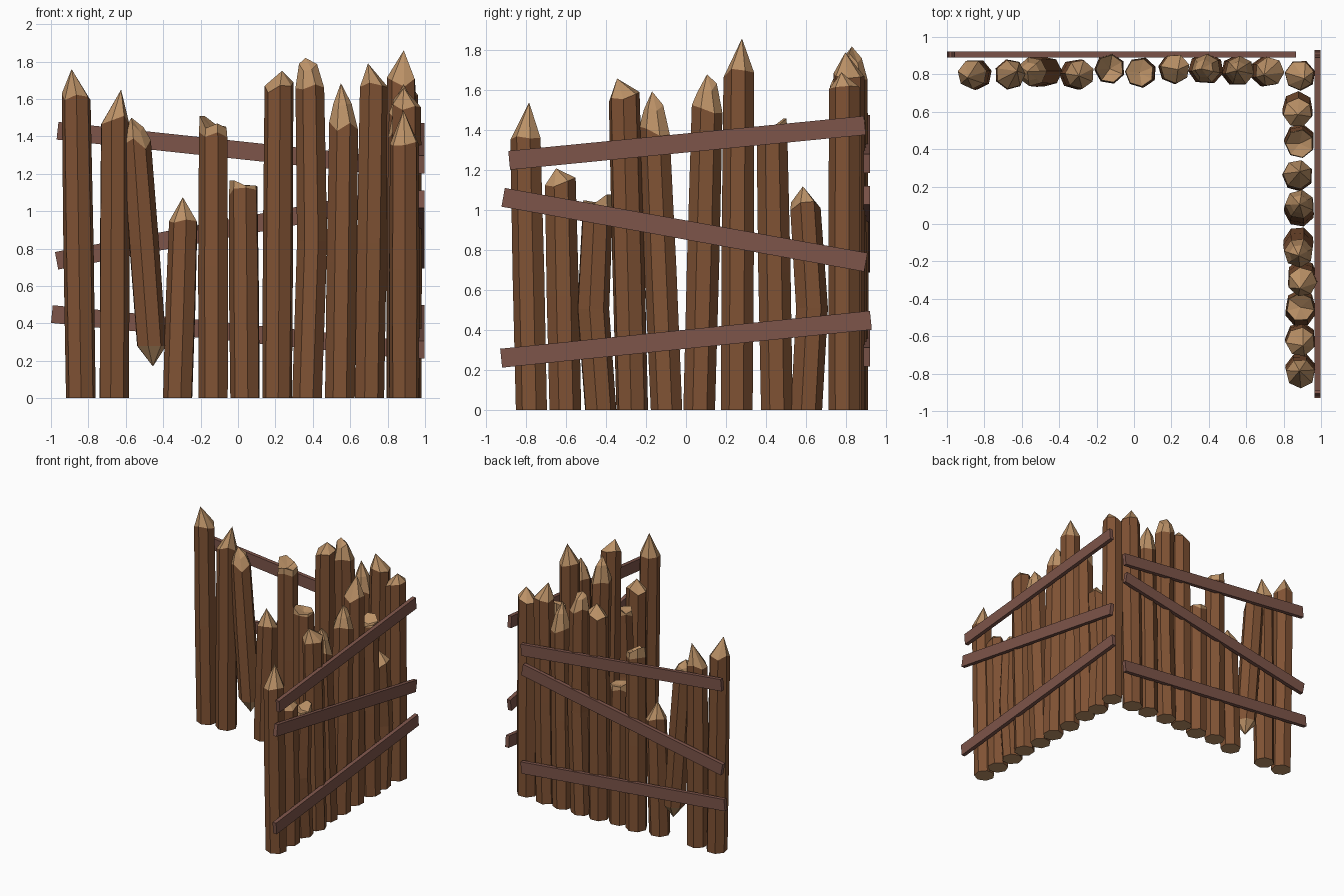
import bpy, bmesh, math, random
from mathutils import Vector, Matrix

if "Cube" in bpy.data.objects:
    bpy.data.objects.remove(bpy.data.objects["Cube"])

random.seed(7)
SIDES, RAD = 7, 0.083


def mat(name, col):
    m = bpy.data.materials.new(name)
    m.diffuse_color = (*col, 1)
    m.use_nodes = True
    m.node_tree.nodes["Principled BSDF"].inputs["Base Color"].default_value = m.diffuse_color
    return m


BARK = mat("bark brown", (0.215, 0.085, 0.034))
CUT = mat("cut wood tan", (0.50, 0.285, 0.135))
PLANK = mat("plank red brown", (0.205, 0.09, 0.068))


def finish(bm, name, mats):
    bmesh.ops.recalc_face_normals(bm, faces=bm.faces)
    me = bpy.data.meshes.new(name)
    bm.to_mesh(me)
    bm.free()
    for m in mats:
        me.materials.append(m)
    ob = bpy.data.objects.new(name, me)
    bpy.context.collection.objects.link(ob)
    return ob


def log_post(name, along_x, a0, a1, cross, shoulder, at, tip, style="point", bend=0.0, foot=0.0):
    """Faceted log leaning from a0 to a1, with a carved, blunt or broken top."""
    bm = bmesh.new()
    phase = random.uniform(0, math.tau)

    def pos(a, c, z):
        return bm.verts.new((a, c, z) if along_x else (c, a, z))

    def ring(a, z, r, lift=None):
        out = []
        for i in range(SIDES):
            t = phase + math.tau * i / SIDES
            out.append(pos(a + r * math.cos(t), cross + r * math.sin(t),
                           z + (lift[i] if lift else 0)))
        return out

    def bridge(lo, hi, m):
        for i in range(SIDES):
            j = (i + 1) % SIDES
            bm.faces.new((lo[i], lo[j], hi[j], hi[i])).material_index = m

    def fan(r, v):
        for i in range(SIDES):
            bm.faces.new((r[i], r[(i + 1) % SIDES], v)).material_index = 1

    jag = [random.uniform(-0.03, 0.03) for _ in range(SIDES)]
    base = ring(a0, foot, RAD * 0.98)
    mid = ring((a0 + a1) / 2 + bend, (foot + shoulder) / 2, RAD)
    top = ring(a1, shoulder, RAD * 0.95, jag)
    bridge(base, mid, 0)
    bridge(mid, top, 0)
    h = tip - shoulder
    # Carved, blunt or splintered top
    if style == "point":
        fan(top, pos(at, cross + random.uniform(-0.02, 0.02), tip))
    elif style == "blunt":
        half = ring(a1 * 0.6 + at * 0.4, shoulder + h * 0.6, RAD * 0.6,
                    [random.uniform(-0.03, 0.03) for _ in range(SIDES)])
        bridge(top, half, 1)
        fan(half, pos(at, cross, tip))
    else:
        peaks = [h if math.cos(phase + math.tau * i / SIDES) * (at - a1) > 0.6 * abs(at - a1)
                 else h * random.uniform(0.3, 0.6) for i in range(SIDES)]
        rim = ring(a1, shoulder, RAD * 0.9, peaks)
        bridge(top, rim, 1)
        fan(rim, pos(a1, cross, shoulder + h * 0.25))
    # Flat foot, or a snapped point on the hanging log
    if foot > 0:
        fan(base, pos(a0 + 0.01, cross, foot - 0.11))
    else:
        bm.faces.new(base).material_index = 1
    finish(bm, name, (BARK, CUT))


# foot, shoulder centre, cross position, shoulder z, tip, tip z, style, bend, foot z
back_posts = [
    (-0.84, -0.865, 0.80, 1.62, -0.89, 1.76),
    (-0.665, -0.66, 0.80, 1.49, -0.625, 1.65),
    (-0.465, -0.545, 0.815, 1.36, -0.57, 1.50, "blunt", 0.0, 0.28),
    (-0.32, -0.29, 0.80, 0.95, -0.295, 1.075),
    (-0.13, -0.13, 0.83, 1.41, -0.18, 1.51, "broken"),
    (0.04, 0.03, 0.81, 1.11, -0.02, 1.165, "broken"),
    (0.21, 0.22, 0.83, 1.66, 0.235, 1.75),
    (0.37, 0.385, 0.83, 1.68, 0.36, 1.82, "blunt", 0.02),
    (0.545, 0.565, 0.82, 1.45, 0.55, 1.685, "blunt"),
    (0.70, 0.725, 0.815, 1.66, 0.695, 1.79),
    (0.89, 0.885, 0.795, 1.60, 0.91, 1.69),
]
right_posts = [
    (-0.77, -0.80, 0.89, 1.38, -0.785, 1.54),
    (-0.605, -0.63, 0.89, 1.14, -0.65, 1.21),
    (-0.43, -0.445, 0.89, 1.01, -0.40, 1.08, "broken", -0.03),
    (-0.27, -0.31, 0.90, 1.57, -0.345, 1.66),
    (-0.095, -0.155, 0.88, 1.39, -0.17, 1.595, "blunt"),
    (0.065, 0.105, 0.885, 1.50, 0.105, 1.68, "blunt"),
    (0.255, 0.265, 0.875, 1.69, 0.28, 1.86),
    (0.455, 0.43, 0.885, 1.38, 0.46, 1.46, "broken"),
    (0.60, 0.595, 0.875, 1.02, 0.585, 1.12, "point", 0.03),
]
for i, p in enumerate(back_posts):
    log_post(f"back_post_{i + 1}", True, *p)
for i, p in enumerate(right_posts):
    log_post(f"right_post_{i + 1}", False, *p)


def plank(name, along_x, a0, z0, a1, z1, cross):
    """Thin board running between two end points on the outer side."""
    d = Vector((a1 - a0, 0, z1 - z0))
    bm = bmesh.new()
    bmesh.ops.create_cube(bm, size=1)
    bm.transform(Matrix.Diagonal((d.length, 0.032, 0.095, 1)))
    bm.transform(Matrix.Rotation(-math.atan2(d.z, d.x), 4, 'Y'))
    bm.transform(Matrix.Translation(((a0 + a1) / 2, 0, (z0 + z1) / 2)))
    if not along_x:
        bm.transform(Matrix.Rotation(math.pi / 2, 4, 'Z'))
    bm.transform(Matrix.Translation((0, cross, 0) if along_x else (cross, 0, 0)))
    finish(bm, name, (PLANK,))


# Cross boards: three on the back wall, three on the right wall
for n, e in zip(("top", "middle", "bottom"),
                ((-0.965, 1.43, 0.86, 1.235), (-0.97, 0.735, 0.85, 1.075),
                 (-0.995, 0.45, 0.86, 0.265))):
    plank(f"back_plank_{n}", True, *e, 0.905)
for n, e in zip(("top", "middle", "bottom"),
                ((-0.885, 1.25, 0.895, 1.425), (-0.915, 1.065, 0.90, 0.74),
                 (-0.925, 0.26, 0.925, 0.45))):
    plank(f"right_plank_{n}", False, *e, 0.982)
